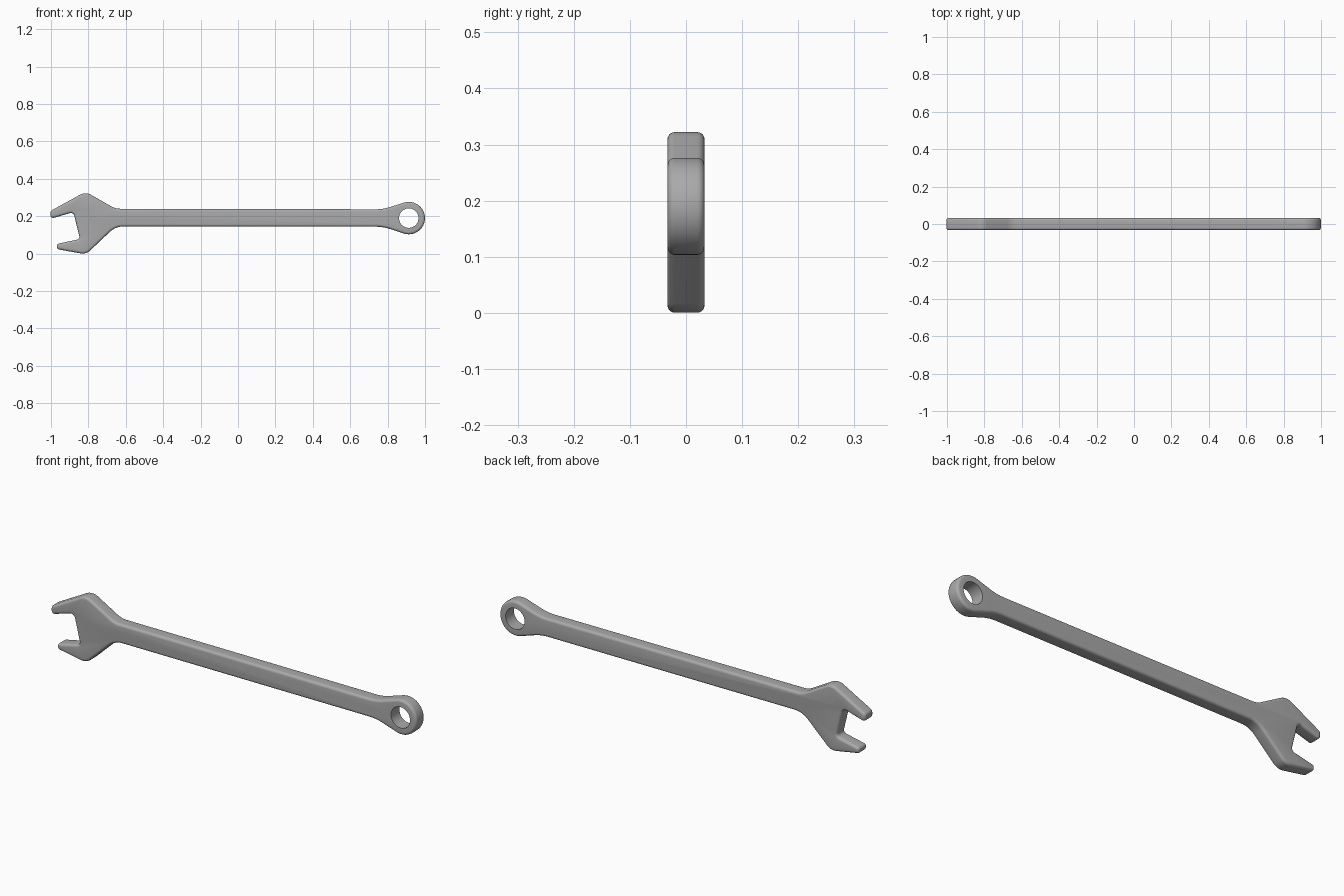
import bpy, bmesh, math
from mathutils import Vector

if "Cube" in bpy.data.objects:
    bpy.data.objects.remove(bpy.data.objects["Cube"])

HALF_T, BEVEL, STEPS = 0.033, 0.013, 5

steel = bpy.data.materials.new("steel grey")
steel.diffuse_color = (0.40, 0.40, 0.40, 1)
steel.use_nodes = True
steel.node_tree.nodes["Principled BSDF"].inputs["Base Color"].default_value = steel.diffuse_color

# Side profile corners: x, z, fillet radius
RING = (0.913, 0.19)
corners = [
    (-1.003, 0.228, 0.018), (-1.003, 0.186, 0.016),   # upper jaw tip
    (-0.880, 0.222, 0.020), (-0.845, 0.078, 0.016),   # jaw throat
    (-0.968, 0.052, 0.014), (-0.968, 0.024, 0.014),   # lower jaw tip
    (-0.812, -0.004, 0.06), (-0.655, 0.145, 0.10),    # lower cheek
    (0.775, 0.144, 0.25),                             # shank, lower right
]
tail = [(0.775, 0.237, 0.25), (-0.655, 0.240, 0.10), (-0.815, 0.331, 0.06)]
A0 = math.radians(105)
ring = [(RING[0] + 0.0865 * math.cos(a), RING[1] + 0.0865 * math.sin(a), 0)
        for a in [-A0 + 2 * A0 * i / 40 for i in range(41)]]
corners += ring + tail


def fillet(pts, n=8):
    out = []
    for i, (x, z, r) in enumerate(pts):
        p = Vector((x, z))
        if r == 0:
            out.append(p)
            continue
        u = Vector(pts[i - 1][:2]) - p
        v = Vector(pts[(i + 1) % len(pts)][:2]) - p
        ang = u.angle(v)
        d = min(r / math.tan(ang / 2), 0.48 * u.length, 0.48 * v.length)
        r = d * math.tan(ang / 2)
        u.normalize()
        v.normalize()
        c = p + (u + v).normalized() * (r / math.sin(ang / 2))
        s, e = p + u * d - c, p + v * d - c
        sweep = s.angle_signed(e)
        for k in range(n + 1):
            t = -sweep * k / n
            out.append(c + Vector((s.x * math.cos(t) - s.y * math.sin(t),
                                   s.x * math.sin(t) + s.y * math.cos(t))))
    return out


outline = fillet(corners)
N = len(outline)


def inset(dist):
    res = []
    for i, p in enumerate(outline):
        a = (p - outline[i - 1]).normalized()
        b = (outline[(i + 1) % N] - p).normalized()
        n1, n2 = Vector((-a.y, a.x)), Vector((-b.y, b.x))
        m = (n1 + n2).normalized()
        res.append(p + m * dist / max(m.dot(n1), 0.5))
    return res


# Wrench body: stacked outline loops with rounded rims
levels = []
for k in range(STEPS + 1):
    t = math.pi / 2 * k / STEPS
    levels.append((BEVEL * (1 - math.sin(t)), -HALF_T + BEVEL * (1 - math.cos(t))))
levels += [(d, -y) for d, y in reversed(levels)]
bm = bmesh.new()
loops = [[bm.verts.new((p.x, y, p.y)) for p in inset(d)] for d, y in levels]
for a, b in zip(loops, loops[1:]):
    for i in range(N):
        j = (i + 1) % N
        bm.faces.new((a[i], a[j], b[j], b[i]))
bm.faces.new(loops[0])
bm.faces.new(loops[-1][::-1])
bmesh.ops.recalc_face_normals(bm, faces=bm.faces)
mesh = bpy.data.meshes.new("wrench")
bm.to_mesh(mesh)
bm.free()
wrench = bpy.data.objects.new("wrench", mesh)
bpy.context.collection.objects.link(wrench)
mesh.materials.append(steel)

# Ring hole
bpy.ops.mesh.primitive_cylinder_add(vertices=48, radius=0.052, depth=0.3,
                                    location=(RING[0], 0, RING[1]),
                                    rotation=(math.pi / 2, 0, 0))
cutter = bpy.context.object
cutter.name = "hole_cutter"
cutter.data.materials.append(steel)
bpy.context.view_layer.objects.active = wrench
mod = wrench.modifiers.new("hole", 'BOOLEAN')
mod.object, mod.operation, mod.solver = cutter, 'DIFFERENCE', 'EXACT'
bpy.ops.object.modifier_apply(modifier="hole")
bpy.data.objects.remove(cutter)

bpy.ops.object.select_all(action='DESELECT')
wrench.select_set(True)
bpy.ops.object.shade_smooth_by_angle(angle=math.radians(35))
